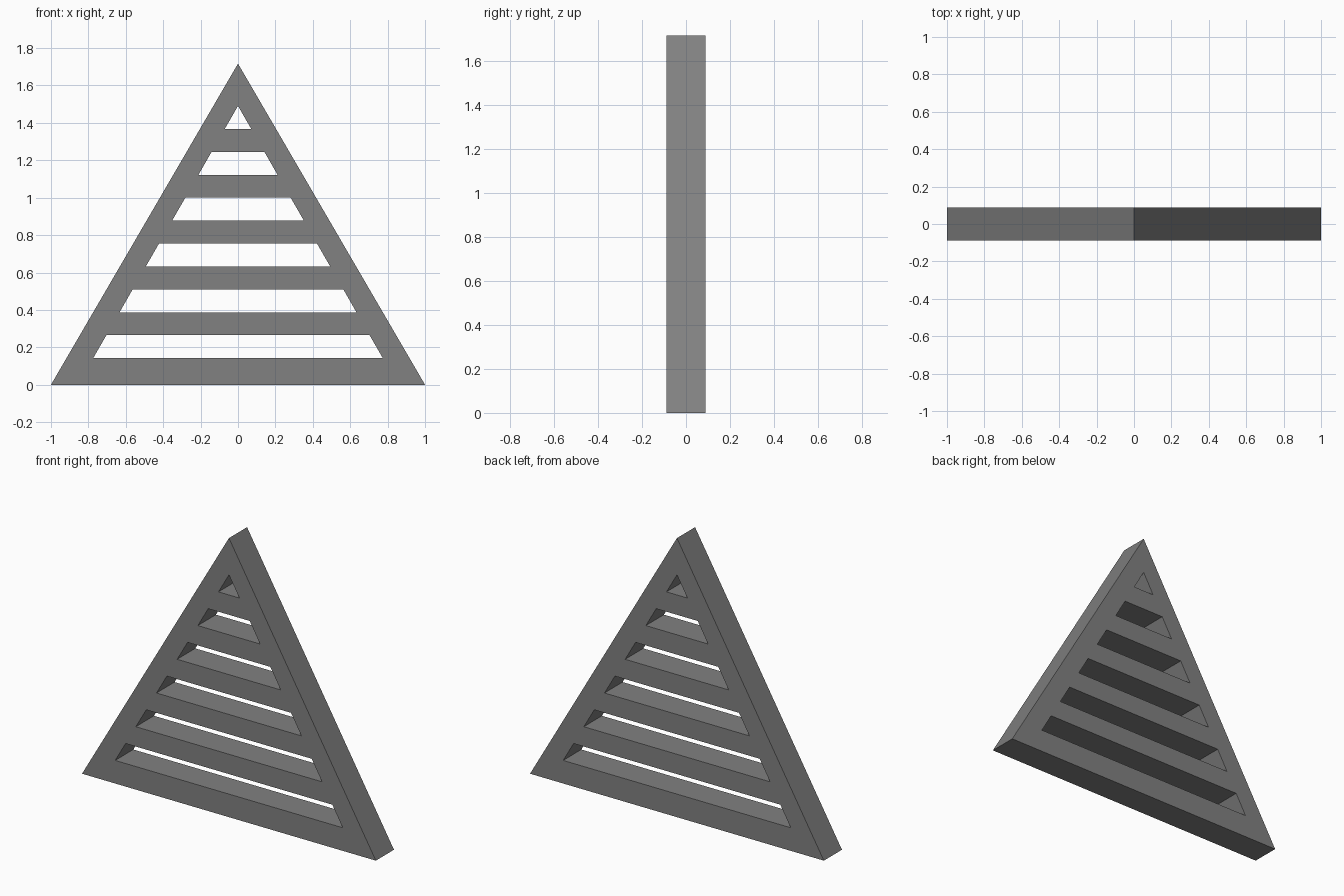
import bpy, math
from mathutils import Matrix

cube = bpy.data.objects.get("Cube")
if cube:
    bpy.data.objects.remove(cube, do_unlink=True)

HEIGHT, DEPTH = 1.717, 0.176
INNER_APEX, INNER_SLOPE = 1.491, 0.574
FIRST_SLOT, STEP, SLOT = 0.142, 0.245, 0.123

grey = bpy.data.materials.new("grey")
grey.use_nodes = True
grey.diffuse_color = (0.22, 0.22, 0.22, 1)
grey.node_tree.nodes["Principled BSDF"].inputs["Base Color"].default_value = grey.diffuse_color

# Filled flat outline with holes, extruded to the frame's thickness
outline = bpy.data.curves.new("frame_outline", "CURVE")
outline.dimensions = "2D"
outline.fill_mode = "BOTH"
outline.extrude = DEPTH / 2


def add_loop(points):
    spline = outline.splines.new("POLY")
    spline.points.add(len(points) - 1)
    for point, (x, z) in zip(spline.points, points):
        point.co = (x, z, 0, 1)
    spline.use_cyclic_u = True
    spline.use_smooth = False


# Outer triangle
add_loop([(-1, 0), (1, 0), (0, HEIGHT)])

# Five sloped-end slots, then a small triangular one at the top
for i in range(6):
    low = FIRST_SLOT + i * STEP
    half = (INNER_APEX - low) * INNER_SLOPE
    if i == 5:
        add_loop([(-half, low), (0, INNER_APEX), (half, low)])
    else:
        high = low + SLOT
        top = (INNER_APEX - high) * INNER_SLOPE
        add_loop([(-half, low), (-top, high), (top, high), (half, low)])

# Convert to a mesh and stand it upright
source = bpy.data.objects.new("outline_source", outline)
bpy.context.scene.collection.objects.link(source)
bpy.context.view_layer.update()
depsgraph = bpy.context.evaluated_depsgraph_get()
mesh = bpy.data.meshes.new_from_object(source.evaluated_get(depsgraph))
mesh.name = "slatted_triangle"
mesh.transform(Matrix.Rotation(math.pi / 2, 4, "X"))
mesh.materials.clear()
mesh.materials.append(grey)
mesh.shade_flat()
bpy.data.objects.remove(source, do_unlink=True)

frame = bpy.data.objects.new("slatted_triangle", mesh)
bpy.context.scene.collection.objects.link(frame)
